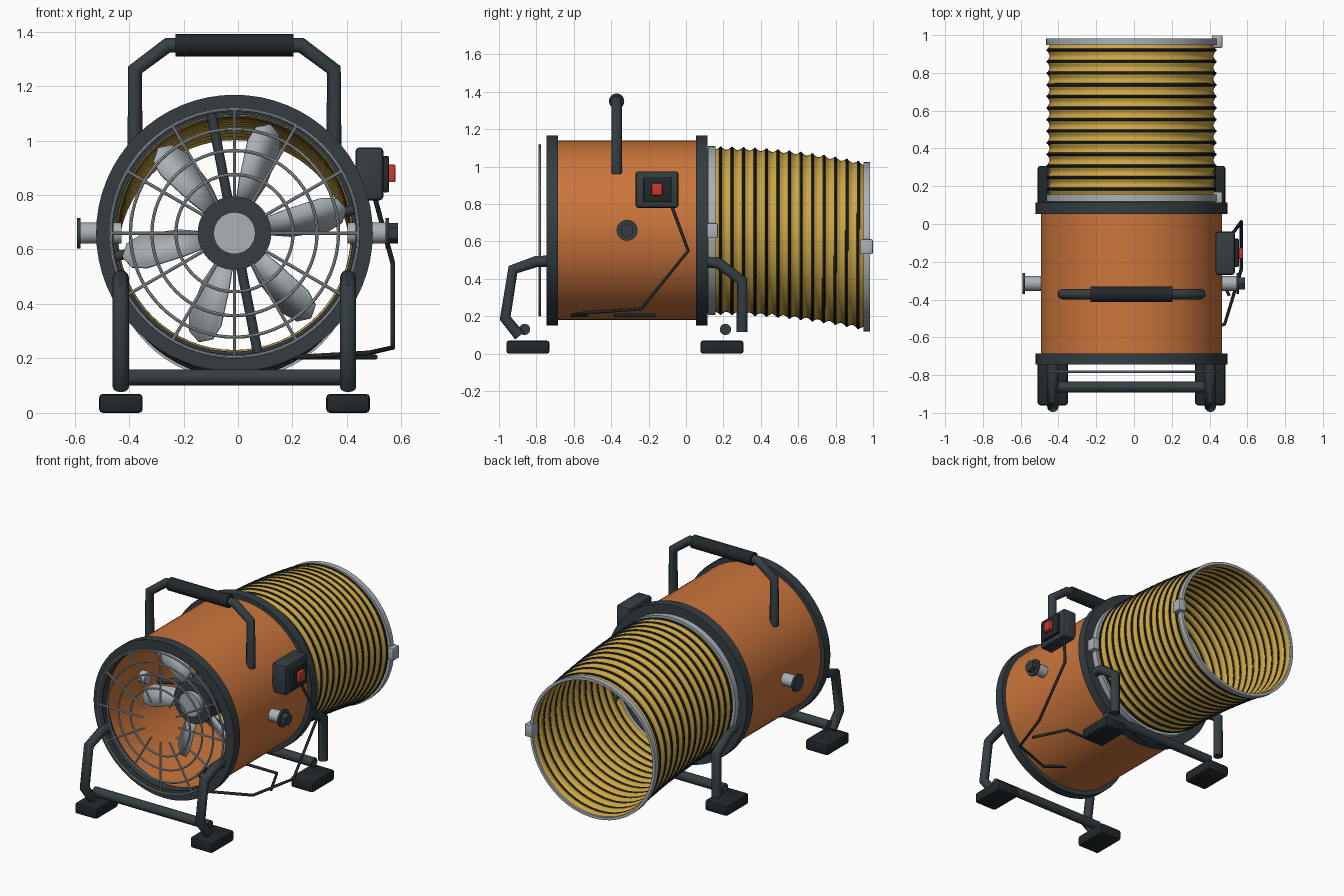
import bpy, bmesh, math
from mathutils import Vector, Matrix

if "Cube" in bpy.data.objects:
    bpy.data.objects.remove(bpy.data.objects["Cube"])

CX, CZ = -0.013, 0.66   # drum axis


def material(name, rgb):
    m = bpy.data.materials.new(name)
    m.diffuse_color = (*rgb, 1)
    m.use_nodes = True
    m.node_tree.nodes["Principled BSDF"].inputs["Base Color"].default_value = m.diffuse_color
    return m


ORANGE = material("orange_paint", (0.60, 0.18, 0.045))
DARK = material("dark_metal", (0.035, 0.048, 0.055))
BLACK = material("black_rubber", (0.016, 0.021, 0.024))
YELLOW = material("yellow_fabric", (0.60, 0.38, 0.06))
STEEL = material("steel", (0.40, 0.44, 0.47))
RED = material("red_switch", (0.60, 0.04, 0.03))


def finish(ob, mat, angle=35):
    ob.data.materials.clear()
    ob.data.materials.append(mat)
    bpy.ops.object.select_all(action='DESELECT')
    ob.select_set(True)
    bpy.context.view_layer.objects.active = ob
    bpy.ops.object.shade_smooth_by_angle(angle=math.radians(angle))
    return ob


def from_bmesh(name, bm, mat, angle=35):
    bmesh.ops.recalc_face_normals(bm, faces=bm.faces)
    me = bpy.data.meshes.new(name)
    bm.to_mesh(me)
    bm.free()
    ob = bpy.data.objects.new(name, me)
    bpy.context.collection.objects.link(ob)
    return finish(ob, mat, angle)


def lathe(name, profile, mat, closed=True, seg=64):
    """Spin (radius, y, z centre) points about the y direction."""
    bm = bmesh.new()
    loops = [[bm.verts.new((CX + r * math.cos(a), y, z + r * math.sin(a)))
              for a in (math.tau * i / seg for i in range(seg))] for r, y, z in profile]
    n = len(loops)
    for k in range(n if closed else n - 1):
        A, B = loops[k], loops[(k + 1) % n]
        for i in range(seg):
            j = (i + 1) % seg
            bm.faces.new((A[i], A[j], B[j], B[i]))
    return from_bmesh(name, bm, mat)


def band(name, r0, r1, y0, y1, mat, z=CZ):
    return lathe(name, [(r0, y0, z), (r1, y0, z), (r1, y1, z), (r0, y1, z)], mat)


def torus(name, r, t, y, z, mat):
    return lathe(name, [(r + t * math.cos(a), y + t * math.sin(a), z)
                        for a in (math.tau * i / 8 for i in range(8))], mat)


def rod(name, p, q, r, mat, seg=24):
    p, q = Vector(p), Vector(q)
    d = q - p
    bm = bmesh.new()
    mtx = Matrix.Translation((p + q) / 2) @ d.to_track_quat('Z', 'Y').to_matrix().to_4x4()
    bmesh.ops.create_cone(bm, cap_ends=True, segments=seg, radius1=r, radius2=r,
                          depth=d.length, matrix=mtx)
    return from_bmesh(name, bm, mat)


def box(name, lo, hi, mat, bevel=0.0):
    lo, hi = Vector(lo), Vector(hi)
    bm = bmesh.new()
    bmesh.ops.create_cube(bm, size=1, matrix=Matrix.Translation((lo + hi) / 2)
                          @ Matrix.Diagonal((*(hi - lo), 1)))
    if bevel:
        bmesh.ops.bevel(bm, geom=bm.edges[:], offset=bevel, segments=2, profile=0.5, affect='EDGES')
    return from_bmesh(name, bm, mat)


def tube(name, pts, r, mat):
    cu = bpy.data.curves.new(name, 'CURVE')
    cu.dimensions = '3D'
    cu.bevel_depth, cu.bevel_resolution, cu.use_fill_caps = r, 4, True
    sp = cu.splines.new('POLY')
    sp.points.add(len(pts) - 1)
    for pt, co in zip(sp.points, pts):
        pt.co = (*co, 1)
    ob = bpy.data.objects.new(name, cu)
    bpy.context.collection.objects.link(ob)
    bpy.ops.object.select_all(action='DESELECT')
    ob.select_set(True)
    bpy.context.view_layer.objects.active = ob
    bpy.ops.object.convert(target='MESH')
    return finish(bpy.context.object, mat, 50)


# Drum housing and end rings
band("drum_shell", 0.462, 0.48, -0.72, 0.09, ORANGE)
band("front_ring", 0.445, 0.508, -0.745, -0.685, DARK)
band("rear_ring", 0.435, 0.508, 0.053, 0.115, DARK)

# Front grille
GY = -0.782
for i, r in enumerate((0.215, 0.303, 0.382, 0.455)):
    torus(f"grille_ring_{i}", r, 0.006, GY, CZ, STEEL)
for i in range(12):
    c, s = math.cos(i * math.pi / 6), math.sin(i * math.pi / 6)
    rod(f"grille_spoke_{i}", (CX + 0.13 * c, GY, CZ + 0.13 * s),
        (CX + 0.458 * c, GY, CZ + 0.458 * s), 0.006, STEEL, 8)

# Fan hub, motor, blades and struts
rod("fan_hub", (CX, -0.45, CZ), (CX, -0.31, CZ), 0.135, DARK, 48)
rod("hub_cap", (CX, -0.48, CZ), (CX, -0.44, CZ), 0.077, STEEL, 32)
rod("motor", (CX, -0.31, CZ), (CX, -0.02, CZ), 0.12, DARK, 48)
outline = [(0.12, -0.035), (0.20, -0.062), (0.34, -0.072), (0.395, -0.05), (0.42, 0.0),
           (0.395, 0.05), (0.34, 0.066), (0.20, 0.05), (0.12, 0.035)]
for i in range(6):
    bm = bmesh.new()
    turn = Matrix.Rotation(-math.radians(12 + 60 * i), 4, 'Y') @ Matrix.Rotation(math.radians(30), 4, 'X')
    bm.faces.new([bm.verts.new(Vector((CX, -0.38, CZ)) + turn @ Vector((r, 0, w))) for r, w in outline])
    blade = from_bmesh(f"fan_blade_{i}", bm, STEEL)
    sol = blade.modifiers.new("thickness", 'SOLIDIFY')
    sol.thickness, sol.offset = 0.012, 0
for i in range(4):
    a = math.radians(11 + 90 * i)
    c, s = math.cos(a), math.sin(a)
    rod(f"motor_strut_{i}", (CX + 0.1 * c, -0.15, CZ + 0.1 * s),
        (CX + 0.468 * c, -0.15, CZ + 0.468 * s), 0.018, DARK, 16)


# Sagging flexible duct with hoops
def sag(y):
    return 0.658 - 0.086 * max(0, (y - 0.14) / 0.825) ** 2


PITCH, Y0 = 0.0613, 0.185
ys = [0.115 + (0.975 - 0.115) * i / 84 for i in range(85)]
duct = lathe("duct_fabric", [(0.436 + 0.006 * math.cos(math.tau * (y - Y0) / PITCH), y, sag(y))
                             for y in ys], YELLOW, closed=False)
sol = duct.modifiers.new("thickness", 'SOLIDIFY')
sol.thickness, sol.offset = 0.006, 0
for i in range(13):
    y = Y0 + PITCH * i
    torus(f"duct_hoop_{i}", 0.442, 0.0085, y, sag(y), BLACK)

# Duct clamps and buckles
for tag, y0, y1, z in (("inner", 0.118, 0.157, 0.658), ("outer", 0.948, 0.983, 0.572)):
    band(f"{tag}_clamp", 0.434, 0.452, y0, y1, STEEL, z)
    m = (y0 + y1) / 2
    box(f"{tag}_clamp_buckle", (0.412, m - 0.033, z - 0.04), (0.468, m + 0.033, z + 0.04), STEEL, 0.006)

# Carry handle
HY = -0.371
half = [(0.365, 0.96), (0.365, 1.26), (0.245, 1.35)]
tube("carry_handle", [(CX - x, HY, z) for x, z in half]
     + [(CX + x, HY, z) for x, z in reversed(half)], 0.028, DARK)
rod("handle_grip", (CX - 0.217, HY, 1.35), (CX + 0.217, HY, 1.35), 0.041, BLACK, 32)

# Legs, feet and cross bars
front = [(-0.72, 0.495), (-0.80, 0.493), (-0.925, 0.45), (-0.967, 0.19), (-0.89, 0.095)]
rear = [(0.08, 0.495), (0.17, 0.485), (0.30, 0.39), (0.30, 0.115)]
for side, s in (("left", -1), ("right", 1)):
    x = CX + s * 0.417
    for end, path, f0, f1 in (("front", front, -0.96, -0.73), ("rear", rear, 0.077, 0.308)):
        tube(f"{end}_leg_{side}", [(x, y, z) for y, z in path], 0.03, DARK)
        box(f"{end}_foot_{side}", (x - 0.08, f0, 0), (x + 0.08, f1, 0.07), BLACK, 0.014)
for end, y in (("front", -0.863), ("rear", 0.211)):
    rod(f"{end}_cross_bar", (CX - 0.417, y, 0.13), (CX + 0.417, y, 0.13), 0.03, DARK)

# Side pivots
PY = -0.315
for side, s, x in (("left", -1, 0.565), ("right", 1, 0.555)):
    rod(f"pivot_shaft_{side}", (CX + s * 0.415, PY, CZ), (CX + s * x, PY, CZ), 0.039, STEEL)
    rod(f"pivot_washer_{side}", (CX + s * x, PY, CZ), (CX + s * (x + 0.013), PY, CZ), 0.056, DARK, 32)
rod("pivot_nut_right", (CX + 0.565, PY, CZ), (CX + 0.6, PY, CZ), 0.038, DARK, 6)

# Control box and switch
box("control_box", (0.431, -0.27, 0.78), (0.534, -0.04, 0.975), DARK, 0.015)
box("switch_plate", (0.53, -0.227, 0.81), (0.555, -0.077, 0.943), BLACK, 0.006)
box("power_switch", (0.55, -0.184, 0.847), (0.578, -0.126, 0.912), RED, 0.005)

# Power cable
tube("power_cable", [(0.50, -0.08, 0.80), (0.568, 0.012, 0.55), (0.568, -0.24, 0.24), (0.48, -0.53, 0.22),
                     (0.22, -0.61, 0.205), (0.03, -0.45, 0.205), (0.02, -0.25, 0.205), (0.10, -0.17, 0.205),
                     (0.40, -0.17, 0.205), (0.505, -0.38, 0.205)], 0.009, BLACK)
